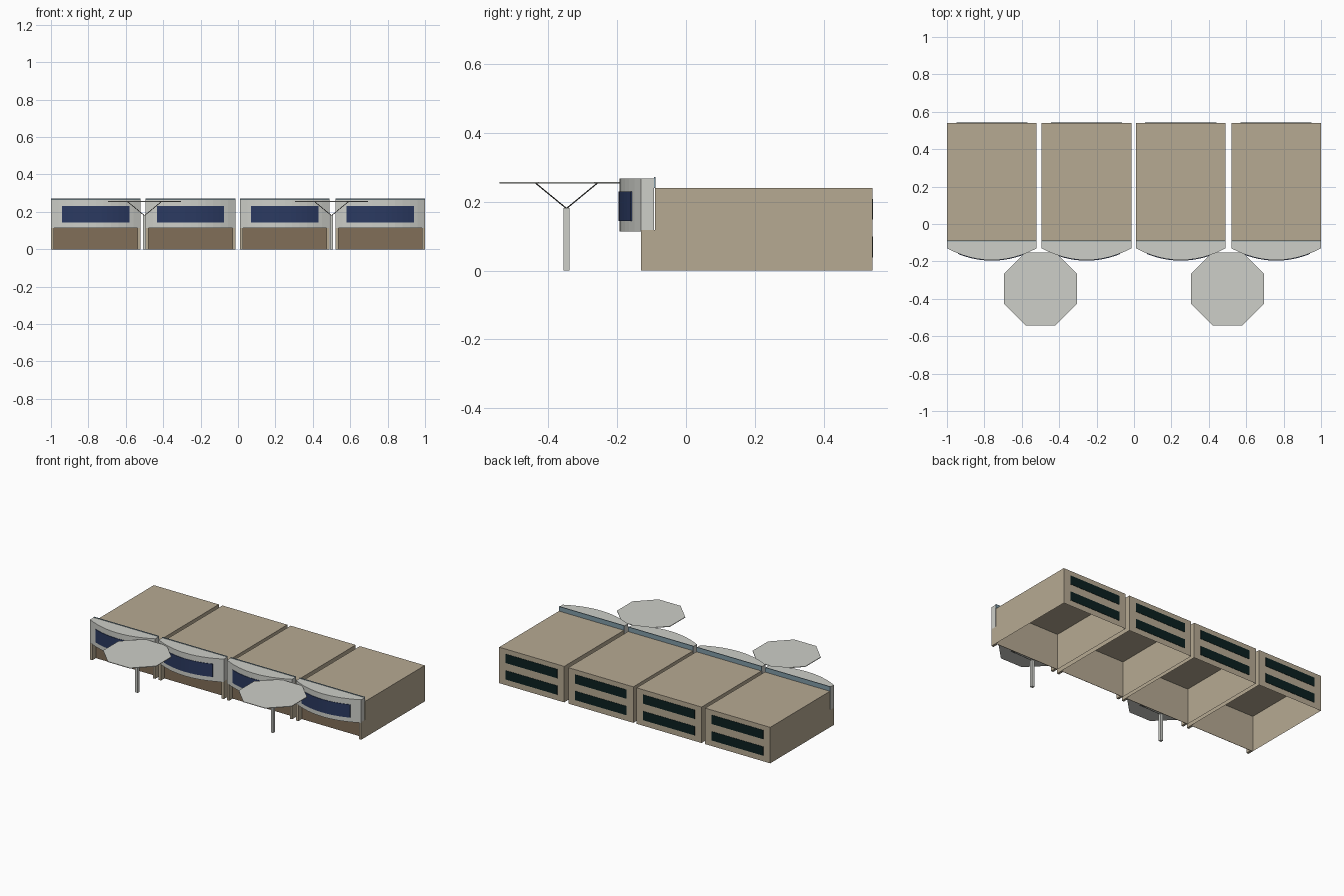
import bpy, bmesh, math
from mathutils import Vector

cube = bpy.data.objects.get("Cube")
if cube:
    bpy.data.objects.remove(cube, do_unlink=True)


def material(name, rgb):
    m = bpy.data.materials.new(name)
    m.use_nodes = True
    m.diffuse_color = (*rgb, 1)
    m.node_tree.nodes["Principled BSDF"].inputs["Base Color"].default_value = (*rgb, 1)
    return m


TAN = material("tan wall", (0.47, 0.40, 0.29))
GREY = material("light grey", (0.61, 0.62, 0.58))
BROWN = material("brown wall", (0.22, 0.156, 0.098))
NAVY = material("navy window", (0.024, 0.042, 0.12))
TEAL = material("dark teal glass", (0.003, 0.014, 0.014))
BLUE = material("blue grey panel", (0.22, 0.33, 0.39))
METAL = material("dark metal", (0.12, 0.12, 0.11))


def finish(name, bm, mat):
    bmesh.ops.recalc_face_normals(bm, faces=bm.faces)
    me = bpy.data.meshes.new(name)
    bm.to_mesh(me)
    bm.free()
    me.materials.append(mat)
    ob = bpy.data.objects.new(name, me)
    bpy.context.collection.objects.link(ob)
    return ob


def box(name, x0, x1, y0, y1, z0, z1, mat, open_bottom=False):
    bm = bmesh.new()
    bmesh.ops.create_cube(bm, size=1)
    for v in bm.verts:
        v.co = (x1 if v.co.x > 0 else x0, y1 if v.co.y > 0 else y0, z1 if v.co.z > 0 else z0)
    if open_bottom:
        low = [f for f in bm.faces if all(v.co.z == z0 for v in f.verts)]
        bmesh.ops.delete(bm, geom=low, context="FACES_ONLY")
    return finish(name, bm, mat)


def prism(name, outline, z0, z1, mat):
    """Extrude a plan outline upward."""
    bm = bmesh.new()
    face = bm.faces.new([bm.verts.new((x, y, z0)) for x, y in outline])
    ext = bmesh.ops.extrude_face_region(bm, geom=[face], use_keep_orig=True)
    for v in ext["geom"]:
        if isinstance(v, bmesh.types.BMVert):
            v.co.z = z1
    return finish(name, bm, mat)


def rod(name, a, b, radius, sides, mat):
    a, b = Vector(a), Vector(b)
    bm = bmesh.new()
    bmesh.ops.create_cone(bm, cap_ends=True, segments=sides, radius1=radius,
                          radius2=radius, depth=(b - a).length)
    turn = (b - a).to_track_quat("Z", "Y")
    for v in bm.verts:
        v.co = turn @ v.co + (a + b) / 2
    return finish(name, bm, mat)


WIDTH, HALF = 0.48, 0.24
FRONT, EDGE, WALL, BACK = -0.193, -0.13, -0.09, 0.541


def bow(cx, half, offset, steps=12):
    """Points along the bowed front, from left to right."""
    xs = [half * (2 * i / steps - 1) for i in range(steps + 1)]
    return [(cx + x, FRONT + (EDGE - FRONT) * (x / HALF) ** 2 + offset) for x in xs]


# Four identical rooms side by side
for x0 in (-1, -0.494, 0.01, 0.52):
    x1, cx = x0 + WIDTH, x0 + HALF
    box("room_shell", x0, x1, WALL, BACK, 0, 0.24, TAN, open_bottom=True)
    box("front_wall_panel", x0 + 0.015, x1 - 0.015, WALL - 0.003, WALL - 0.001, 0, 0.115, BROWN)
    for a in (x0, x1 - 0.016):
        box("front_leg", a, a + 0.016, EDGE, WALL, 0, 0.118, TAN)

    # Bowed fascia with its window and rear strip
    back = WALL - 0.003
    prism("fascia", bow(cx, HALF, 0) + [(x1, back), (x0, back)], 0.113, 0.267, GREY)
    prism("front_window", bow(cx, 0.18, -0.003) + bow(cx, 0.18, 0.002)[::-1],
          0.143, 0.23, NAVY)
    box("fascia_back_strip", x0, x1, back, back + 0.004, 0.24, 0.271, BLUE)

    # Two strip windows at the back
    for z in (0.038, 0.148):
        box("back_window", x0 + 0.05, x1 - 0.05, BACK - 0.001, BACK + 0.002, z, z + 0.06, TEAL)

# Two octagonal sunshades
for cx in (-0.5, 0.5):
    cy, r = -0.347, 0.195 / math.cos(math.pi / 8)
    ring = [(cx + r * math.cos(a), cy + r * math.sin(a))
            for a in (math.pi / 8 * (2 * i + 1) for i in range(8))]
    prism("sunshade_canopy", ring, 0.253, 0.257, GREY)
    box("sunshade_post", cx - 0.009, cx + 0.009, cy - 0.009, cy + 0.009, 0, 0.182, GREY)
    for sx in (-1, 1):
        for sy in (-1, 1):
            rod("sunshade_brace", (cx, cy, 0.18),
                (cx + sx * 0.09, cy + sy * 0.09, 0.254), 0.002, 6, METAL)
